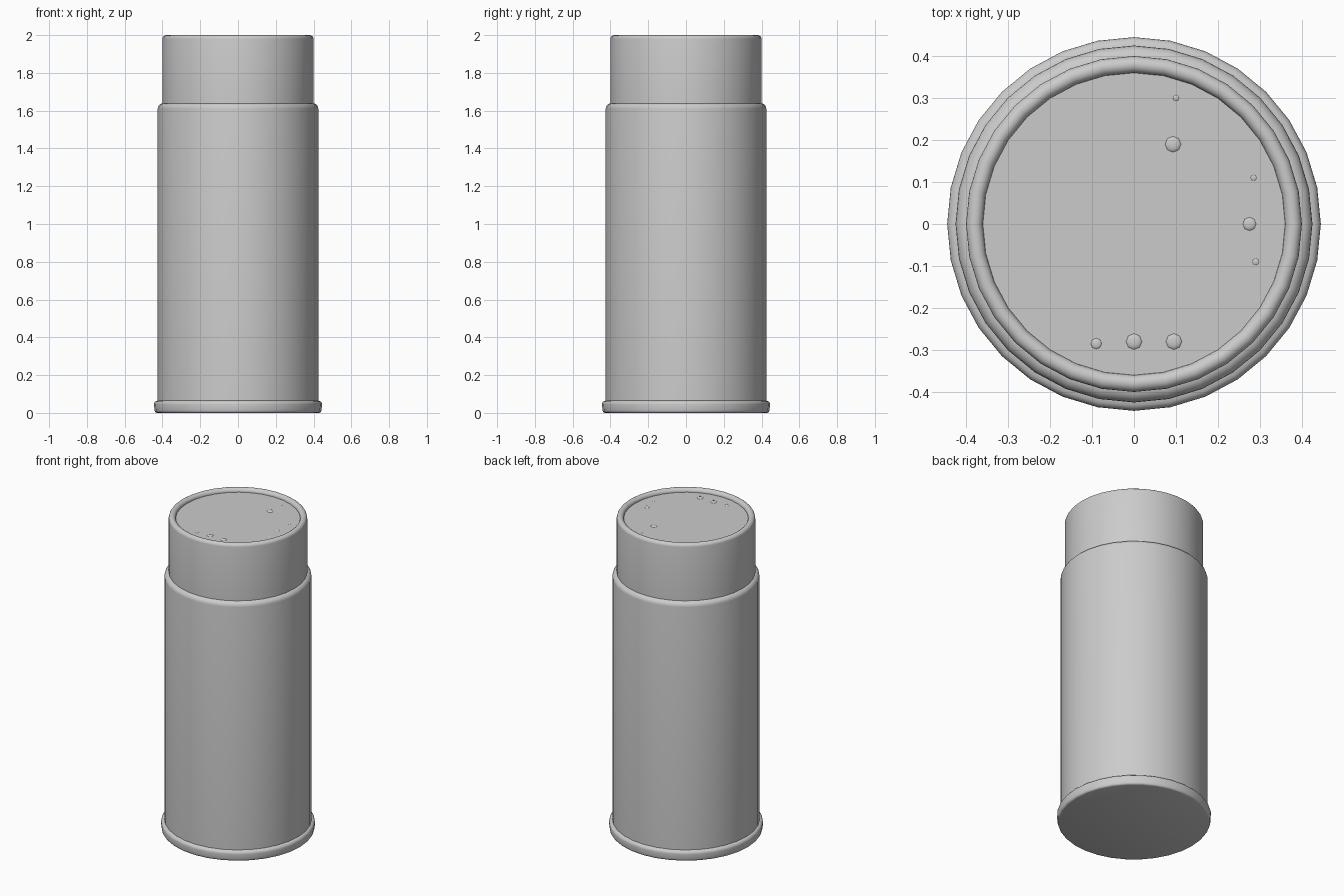
import bpy, bmesh, math
from mathutils import Matrix

SEGMENTS = 32

cube = bpy.data.objects.get("Cube")
if cube:
    bpy.data.objects.remove(cube, do_unlink=True)


def arc(cx, cz, rx, rz, start, end, steps=5):
    """Points of an elliptical arc in the profile plane, angles in degrees."""
    angles = [math.radians(start + (end - start) * i / steps) for i in range(steps + 1)]
    return [(cx + rx * math.cos(a), cz + rz * math.sin(a)) for a in angles]


def finish(name, bm, angle=40):
    bmesh.ops.recalc_face_normals(bm, faces=bm.faces)
    mesh = bpy.data.meshes.new(name)
    bm.to_mesh(mesh)
    bm.free()
    obj = bpy.data.objects.new(name, mesh)
    bpy.context.collection.objects.link(obj)
    bpy.ops.object.select_all(action='DESELECT')
    obj.select_set(True)
    bpy.context.view_layer.objects.active = obj
    bpy.ops.object.shade_smooth_by_angle(angle=math.radians(angle))
    return obj


def lathe(name, profile):
    """Turn a (radius, height) profile about z and cap both ends."""
    bm = bmesh.new()
    rings = []
    for r, z in profile:
        ring = [bm.verts.new((r * math.cos(t), r * math.sin(t), z))
                for t in (math.tau * i / SEGMENTS for i in range(SEGMENTS))]
        rings.append(ring)
    for low, high in zip(rings, rings[1:]):
        for i in range(SEGMENTS):
            j = (i + 1) % SEGMENTS
            bm.faces.new((low[i], low[j], high[j], high[i]))
    bm.faces.new(rings[0][::-1])
    bm.faces.new(rings[-1])
    return finish(name, bm)


# Body: rolled foot, straight wall, rounded shoulder
foot = arc(0.43, 0.015, 0.012, 0.015, -90, 0, 3) + arc(0.425, 0.045, 0.02, 0.02, 0, 90, 4)
shoulder = arc(0.395, 1.61, 0.03, 0.03, 0, 90)
lathe("body", foot + [(0.425, 0.066)] + shoulder + [(0.37, 1.64)])

# Lid: straight side, rounded rim, shallow recessed top
rim = arc(0.38, 1.98, 0.02, 0.02, 0, 180, 8)
lathe("lid", [(0.4, 1.635)] + rim + [(0.36, 1.977)])

# Small pips on the recessed top: x, y, radius
pips = [(-0.09, -0.285, 0.013), (0, -0.28, 0.019), (0.095, -0.28, 0.019),
        (0.275, 0, 0.016), (0.093, 0.19, 0.019), (0.285, 0.11, 0.007),
        (0.29, -0.09, 0.008), (0.1, 0.3, 0.007)]
bm = bmesh.new()
for x, y, r in pips:
    place = Matrix.Translation((x, y, 1.977)) @ Matrix.Diagonal((1, 1, 0.25, 1))
    bmesh.ops.create_uvsphere(bm, u_segments=8, v_segments=6, radius=r, matrix=place)
finish("lid_pips", bm)
